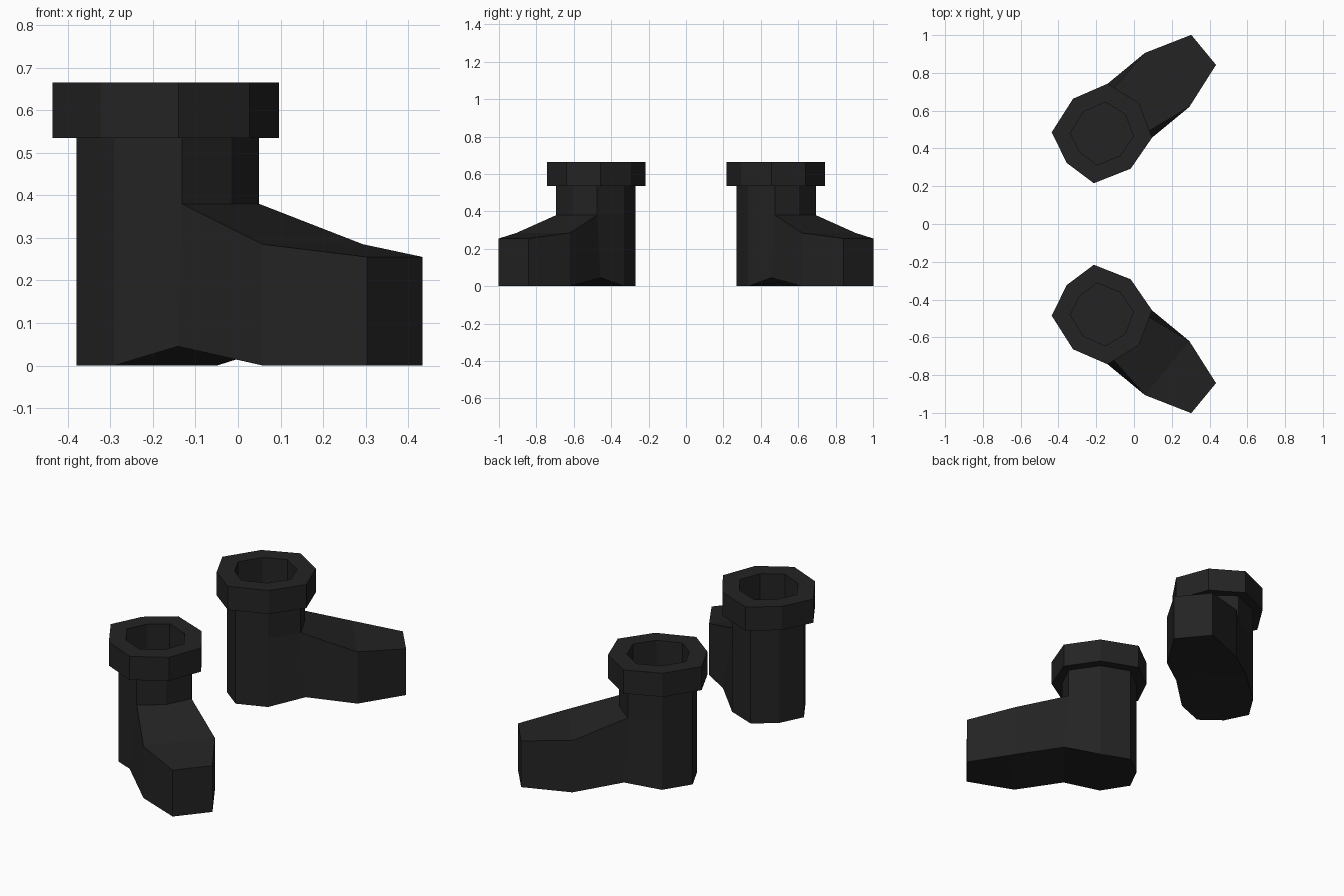
import bpy, bmesh, math
from mathutils import Matrix

if "Cube" in bpy.data.objects:
    bpy.data.objects.remove(bpy.data.objects["Cube"])

black = bpy.data.materials.new("matte black")
black.diffuse_color = (0.017, 0.017, 0.017, 1)
black.use_nodes = True
black.node_tree.nodes["Principled BSDF"].inputs["Base Color"].default_value = black.diffuse_color

# Octagonal leg section in boot space: +u points to the toe, symmetric in v
SHAFT = [(0.20, 0), (0.167, 0.142), (0, 0.19), (-0.158, 0.138),
         (-0.19, 0), (-0.158, -0.138), (0, -0.19), (0.167, -0.142)]
CUFF = [(0.255, 0), (0.192, 0.185), (0, 0.24), (-0.20, 0.175),
        (-0.242, 0), (-0.20, -0.175), (0, -0.24), (0.192, -0.185)]
HOLE = [(u * 0.63, v * 0.63) for u, v in CUFF]


def make_boot(name, side):
    bm = bmesh.new()

    def ring(section, z):
        return [bm.verts.new((u, v, z)) for u, v in section]

    def bridge(a, b):
        for i in range(8):
            j = (i + 1) % 8
            bm.faces.new((a[i], a[j], b[j], b[i]))

    # Shaft, cuff and hollow opening
    rings = [ring(SHAFT, 0.38), ring(SHAFT, 0.535), ring(CUFF, 0.535),
             ring(CUFF, 0.665), ring(HOLE, 0.665), ring(HOLE, 0.45)]
    for a, b in zip(rings, rings[1:]):
        bridge(a, b)
    bm.faces.new(rings[-1])

    # Heel and side walls down to the sole, with a raised arch at the waist
    top = rings[0]
    heel = ring(SHAFT[2:7], 0)
    arch = ring([(0.19, 0.185), (0.19, -0.185)], 0.045)
    for i in range(4):
        bm.faces.new((top[i + 2], top[i + 3], heel[i + 1], heel[i]))
    bm.faces.new((top[1], top[2], heel[0], arch[0]))
    bm.faces.new((top[7], top[6], heel[4], arch[1]))

    # Foot: wide ball and narrow toe, each with top and bottom corners
    ball_b = ring([(0.448, 0.185), (0.448, -0.185)], 0)
    ball_t = ring([(0.448, 0.185), (0.448, -0.185)], 0.285)
    toe_b = ring([(0.698, 0.103), (0.698, -0.103)], 0)
    toe_t = ring([(0.698, 0.103), (0.698, -0.103)], 0.255)
    for k, t in ((0, top[1]), (1, top[7])):
        bm.faces.new((t, arch[k], ball_b[k], ball_t[k]))
        bm.faces.new((ball_t[k], ball_b[k], toe_b[k], toe_t[k]))
    bm.faces.new((top[1], top[0], top[7], ball_t[1], ball_t[0]))
    bm.faces.new((ball_t[0], ball_t[1], toe_t[1], toe_t[0]))
    bm.faces.new((toe_t[0], toe_t[1], toe_b[1], toe_b[0]))

    # Sole
    bm.faces.new(heel + [arch[1], arch[0]])
    bm.faces.new((arch[0], arch[1], ball_b[1], ball_b[0]))
    bm.faces.new((ball_b[0], ball_b[1], toe_b[1], toe_b[0]))

    # Turn the toe outward, place it, and mirror for the other side
    bm.transform(Matrix.Diagonal((1, side, 1, 1))
                 @ Matrix.Translation((-0.17, 0.478, 0))
                 @ Matrix.Rotation(math.radians(39.5), 4, 'Z'))
    bmesh.ops.recalc_face_normals(bm, faces=bm.faces)
    mesh = bpy.data.meshes.new(name)
    bm.to_mesh(mesh)
    bm.free()
    mesh.materials.append(black)
    bpy.context.collection.objects.link(bpy.data.objects.new(name, mesh))


make_boot("left_boot", 1)
make_boot("right_boot", -1)
